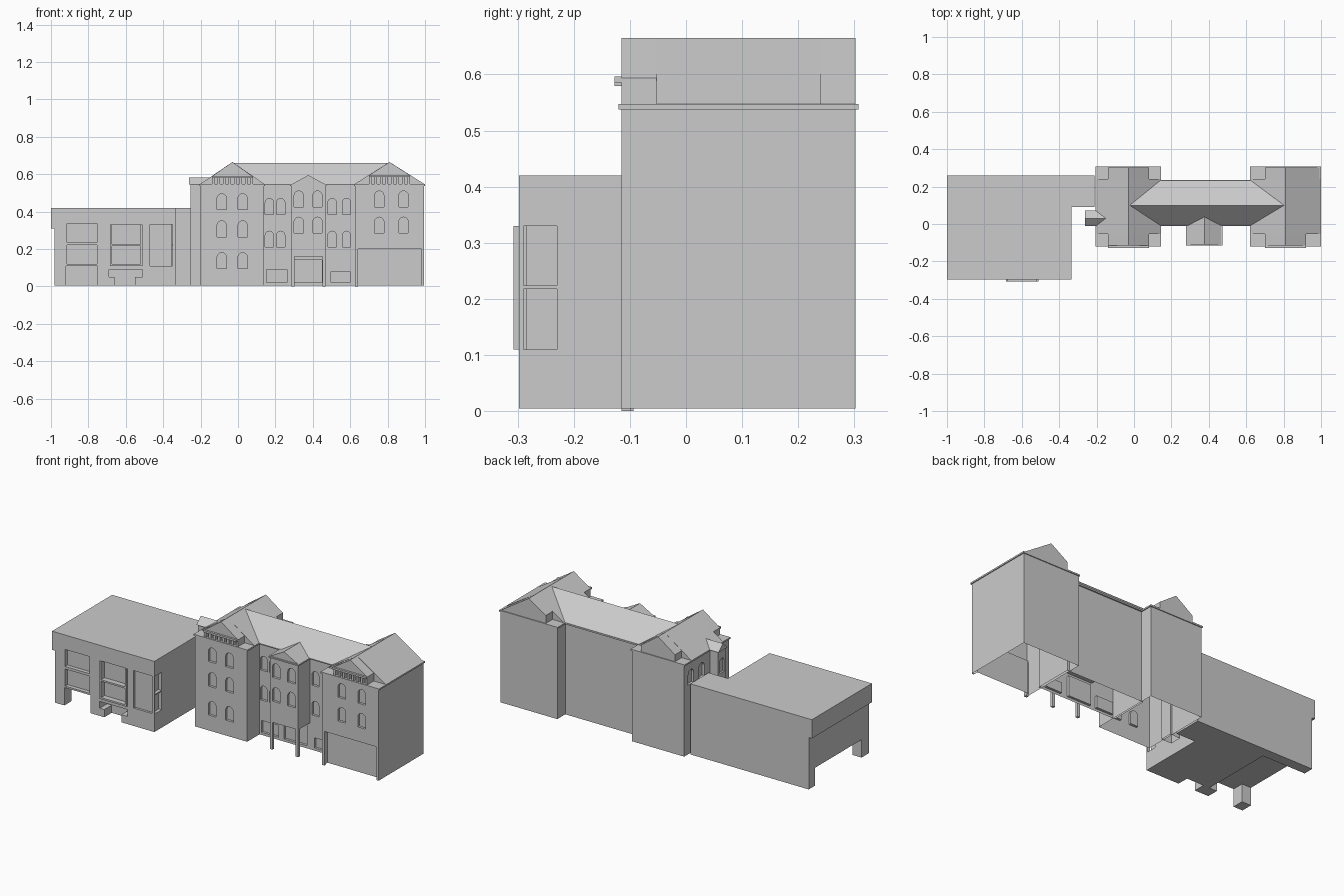
import bpy, bmesh, math
from mathutils import Vector

old = bpy.data.objects.get("Cube")
if old:
    bpy.data.objects.remove(old, do_unlink=True)

stone = bpy.data.materials.new("pale grey stone")
stone.use_nodes = True
stone.diffuse_color = (0.6, 0.6, 0.6, 1)
stone.node_tree.nodes["Principled BSDF"].inputs["Base Color"].default_value = (0.6, 0.6, 0.6, 1)

BASE, EAVE, RIDGE = 0.005, 0.545, 0.665


def add_prism(bm, pts, axis, a, b):
    """Extrude a 2D outline along an axis: x takes (y,z), y takes (x,z), z takes (x,y)."""
    place = {"x": lambda p, t: (t, p[0], p[1]),
             "y": lambda p, t: (p[0], t, p[1]),
             "z": lambda p, t: (p[0], p[1], t)}[axis]
    ends = [[bm.verts.new(place(p, t)) for p in pts] for t in (a, b)]
    faces = [bm.faces.new(e) for e in ends]
    n = len(pts)
    for i in range(n):
        j = (i + 1) % n
        faces.append(bm.faces.new((ends[0][i], ends[0][j], ends[1][j], ends[1][i])))
    bmesh.ops.recalc_face_normals(bm, faces=faces)


def rect(u0, u1, v0, v1):
    return [(u0, v0), (u1, v0), (u1, v1), (u0, v1)]


def arch(u, v, w=0.05, h=0.085):
    """Round-headed window outline, centred on u with its sill at v."""
    r = w / 2
    head = [(u + r * math.cos(math.pi * i / 8), v + h - r + r * math.sin(math.pi * i / 8))
            for i in range(9)]
    return [(u - r, v), (u + r, v)] + head


def make(name, solids, cuts=(), open_bottom=False):
    """Build a part from prisms, carve the recesses and optionally open its underside."""
    def mesh_object(label, prisms):
        bm = bmesh.new()
        for p in prisms:
            add_prism(bm, *p)
        me = bpy.data.meshes.new(label)
        bm.to_mesh(me)
        bm.free()
        me.materials.append(stone)
        ob = bpy.data.objects.new(label, me)
        bpy.context.collection.objects.link(ob)
        return ob

    ob = mesh_object(name, solids)
    if cuts:
        cutter = mesh_object(name + "_cutter", cuts)
        cutter.hide_render = True
        mod = ob.modifiers.new("recesses", "BOOLEAN")
        mod.operation, mod.solver, mod.object = "DIFFERENCE", "EXACT", cutter
        mod.use_self = True
        bpy.context.view_layer.update()
        carved = bpy.data.meshes.new_from_object(ob.evaluated_get(bpy.context.evaluated_depsgraph_get()))
        ob.modifiers.clear()
        ob.data = carved
        bpy.data.objects.remove(cutter, do_unlink=True)
    if open_bottom:
        bm = bmesh.new()
        bm.from_mesh(ob.data)
        low = min(v.co.z for v in bm.verts) + 0.001
        bmesh.ops.delete(bm, geom=[f for f in bm.faces if all(v.co.z < low for v in f.verts)],
                         context="FACES")
        bm.to_mesh(ob.data)
        bm.free()
    return ob


def box(x0, x1, y0, y1, z0, z1):
    return (rect(x0, x1, z0, z1), "y", y0, y1)


def front_windows(xs, sills, y, **size):
    return [(arch(x, z, **size), "y", y - 0.02, y + 0.014) for x in xs for z in sills]


# Modern wing: L-shaped block with an open undercroft on its outer side
plan = [(-0.98, -0.298), (-0.335, -0.298), (-0.335, 0.09), (-0.21, 0.09), (-0.21, 0.26), (-0.98, 0.26)]
make("modern_wing", [(plan, "z", BASE, 0.42)], [
    box(-0.94, -0.70, -0.23, 0.20, -0.1, 0.11),       # undercroft
    box(-1.1, -0.90, -0.23, 0.20, -0.1, 0.11),        # side opening
    box(-0.92, -0.75, -0.4, -0.2, -0.1, 0.11),        # front opening
    box(-0.69, -0.51, -0.4, -0.23, -0.1, 0.09),       # entrance recess
    box(-0.915, -0.755, -0.4, -0.275, 0.12, 0.22),
    box(-0.915, -0.755, -0.4, -0.275, 0.235, 0.335),
    box(-0.68, -0.515, -0.4, -0.275, 0.115, 0.33),
    box(-0.47, -0.35, -0.4, -0.285, 0.11, 0.33),
    box(-0.355, -0.3, -0.29, -0.23, 0.11, 0.218),
    box(-0.355, -0.3, -0.29, -0.23, 0.224, 0.33)])
make("modern_wing_overhang", [box(-1.0, -0.98, -0.298, 0.26, 0.31, 0.42)])
make("entrance_plinths", [box(-0.69, -0.66, -0.298, -0.23, BASE, 0.05),
                          box(-0.55, -0.51, -0.298, -0.23, BASE, 0.05)])
make("window_frame", [box(-0.685, -0.675, -0.307, -0.275, 0.11, 0.33),
                      box(-0.52, -0.51, -0.307, -0.275, 0.11, 0.33),
                      box(-0.675, -0.52, -0.307, -0.275, 0.11, 0.12),
                      box(-0.675, -0.52, -0.307, -0.275, 0.215, 0.225)])

# Old building: two gabled end towers
Y0, Y1, STEP = -0.115, 0.302, 0.062


def tower(side, c, half, cuts, whole_back_corner):
    x0, x1 = c - half, c + half
    make(side + "_tower", [box(x0, x1, Y0, Y1, BASE, EAVE)], cuts, open_bottom=True)
    slope = (RIDGE - EAVE) / half
    k = 0.11
    shoulder = RIDGE - slope * k
    gable = [(c - k, EAVE), (c + k, EAVE), (c + k, shoulder), (c, RIDGE), (c - k, shoulder)]
    back = [(c - k, EAVE), (x1, EAVE), (c, RIDGE), (c - k, shoulder)] if whole_back_corner else gable
    make(side + "_tower_roof", [([(x0 - 0.005, EAVE), (x1 + 0.005, EAVE), (c, RIDGE)], "y", Y0 + STEP, Y1 - STEP),
                                (back, "y", Y1 - STEP, Y1),
                                (gable, "y", Y0 + 0.025, Y0 + STEP)])
    # Pediment carried on a row of small brackets
    top = [(c - k, shoulder - 0.008), (c + k, shoulder - 0.008), (c + k, shoulder), (c, RIDGE), (c - k, shoulder)]
    brackets = [box(x - 0.007, x + 0.007, Y0, Y0 + 0.025, EAVE, shoulder - 0.008)
                for x in [c - k + 0.007 + i * (2 * k - 0.014) / 7 for i in range(8)]]
    make(side + "_pediment", [(top, "y", Y0, Y0 + 0.025),
                              box(c - k, c + k, Y0 - 0.012, Y0, shoulder - 0.008, shoulder + 0.003)])
    make(side + "_pediment_brackets", brackets)
    make(side + "_tower_cornice", [box(x0 - 0.005, x1 + 0.005, Y0 - 0.005, Y1 + 0.005, 0.538, 0.547)])


left_cuts = front_windows((-0.087, 0.025), (0.095, 0.265, 0.41), Y0)
left_cuts += [(arch(y, 0.41), "x", -0.25, -0.186) for y in (0.14, 0.24)]
tower("west", -0.03, 0.17, left_cuts, False)
right_cuts = front_windows((0.755, 0.885), (0.285, 0.425), Y0)
right_cuts.append(box(0.642, 0.982, -0.2, Y0 + 0.03, -0.1, 0.2))
tower("east", 0.81, 0.185, right_cuts, True)

# Middle range with a long ridge running into both towers
pairs = (0.168, 0.228, 0.503, 0.58)
make("middle_range", [box(0.13, 0.64, 0.0, 0.228, BASE, EAVE)],
     front_windows(pairs, (0.21, 0.385), 0.0, w=0.045) +
     [box(0.152, 0.262, -0.1, 0.014, 0.02, 0.09),
      box(0.497, 0.6, -0.1, 0.014, 0.02, 0.08),
      box(0.30, 0.45, -0.1, 0.014, 0.02, 0.14)], open_bottom=True)
make("middle_roof", [([(-0.01, EAVE), (0.236, EAVE), (0.1, 0.66)], "x", -0.03, 0.81)])
make("middle_cornice", [box(0.13, 0.64, -0.008, 0.236, 0.538, 0.547)])

# Gabled bay raised on posts over the porch
bay = [(0.285, 0.16), (0.468, 0.16), (0.468, EAVE), (0.376, 0.595), (0.285, EAVE)]
make("porch_bay", [(bay, "y", -0.11, 0.045)], front_windows((0.325, 0.425), (0.285, 0.425), -0.11))
make("bay_eaves", [box(0.279, 0.474, -0.116, 0.0, 0.538, 0.546)])
make("porch_posts", [box(x, x + 0.016, -0.11, -0.094, 0, 0.16) for x in (0.285, 0.452)])
make("corner_post", [box(0.626, 0.642, -0.115, -0.099, 0, 0.2)])

# Narrow stair turret between the two buildings
make("stair_turret", [box(-0.255, -0.19, -0.005, 0.065, BASE, EAVE)],
     [(arch(0.03, 0.41, w=0.04), "x", -0.3, -0.243)], open_bottom=True)
make("stair_turret_roof", [([(-0.012, EAVE), (0.072, EAVE), (0.03, 0.582)], "x", -0.262, -0.14)])
